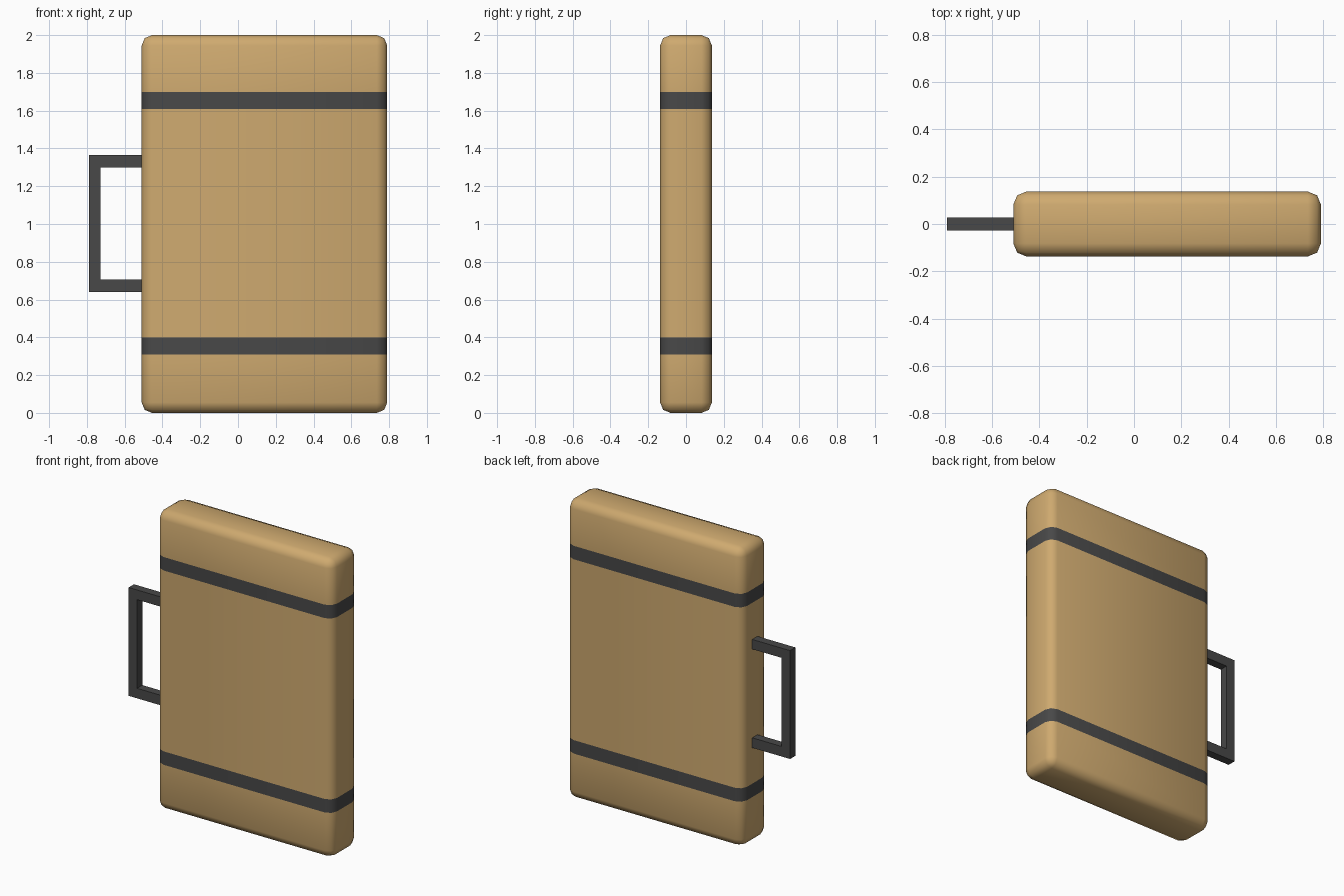
import bpy, bmesh
from mathutils import Vector

if "Cube" in bpy.data.objects:
    bpy.data.objects.remove(bpy.data.objects["Cube"])

X0, X1, HALF_Y, HEIGHT = -0.51, 0.79, 0.137, 2.0
STRAPS = [(0.31, 0.40), (1.61, 1.70)]


def material(name, color):
    mat = bpy.data.materials.new(name)
    mat.diffuse_color = (*color, 1)
    mat.use_nodes = True
    mat.node_tree.nodes["Principled BSDF"].inputs["Base Color"].default_value = mat.diffuse_color
    return mat


def make_object(name, bm, *mats):
    bmesh.ops.recalc_face_normals(bm, faces=bm.faces)
    mesh = bpy.data.meshes.new(name)
    bm.to_mesh(mesh)
    bm.free()
    obj = bpy.data.objects.new(name, mesh)
    bpy.context.collection.objects.link(obj)
    for m in mats:
        mesh.materials.append(m)
    return obj


tan = material("tan_leather", (0.62, 0.40, 0.16))
dark = material("dark_leather", (0.065, 0.065, 0.065))

# Case body: rounded box, cut into bands so the flush straps wrap all round
bm = bmesh.new()
bmesh.ops.create_cube(bm, size=1)
bmesh.ops.scale(bm, vec=(X1 - X0, 2 * HALF_Y, HEIGHT), verts=bm.verts)
bmesh.ops.translate(bm, vec=((X0 + X1) / 2, 0, HEIGHT / 2), verts=bm.verts)
bmesh.ops.bevel(bm, geom=bm.edges[:], offset=0.055, segments=2,
                profile=0.5, affect='EDGES')
for z in (z for strap in STRAPS for z in strap):
    bmesh.ops.bisect_plane(bm, geom=bm.verts[:] + bm.edges[:] + bm.faces[:],
                           plane_co=Vector((0, 0, z)), plane_no=Vector((0, 0, 1)))
for f in bm.faces:
    f.smooth = True
    z = f.calc_center_median().z
    f.material_index = int(any(a < z < b for a, b in STRAPS))
make_object("suitcase_body_with_straps", bm, tan, dark)

# Handle: square-section U profile, extruded across the thickness
outer, inner, root = -0.79, -0.727, X0 + 0.01
profile = [(root, 0.64), (outer, 0.64), (outer, 1.365), (root, 1.365),
           (root, 1.30), (inner, 1.30), (inner, 0.707), (root, 0.707)]
bm = bmesh.new()
face = bm.faces.new([bm.verts.new((x, -0.028, z)) for x, z in profile])
side = bmesh.ops.extrude_face_region(bm, geom=[face])["geom"]
bmesh.ops.translate(bm, vec=(0, 0.056, 0),
                    verts=[v for v in side if isinstance(v, bmesh.types.BMVert)])
make_object("handle", bm, dark)
